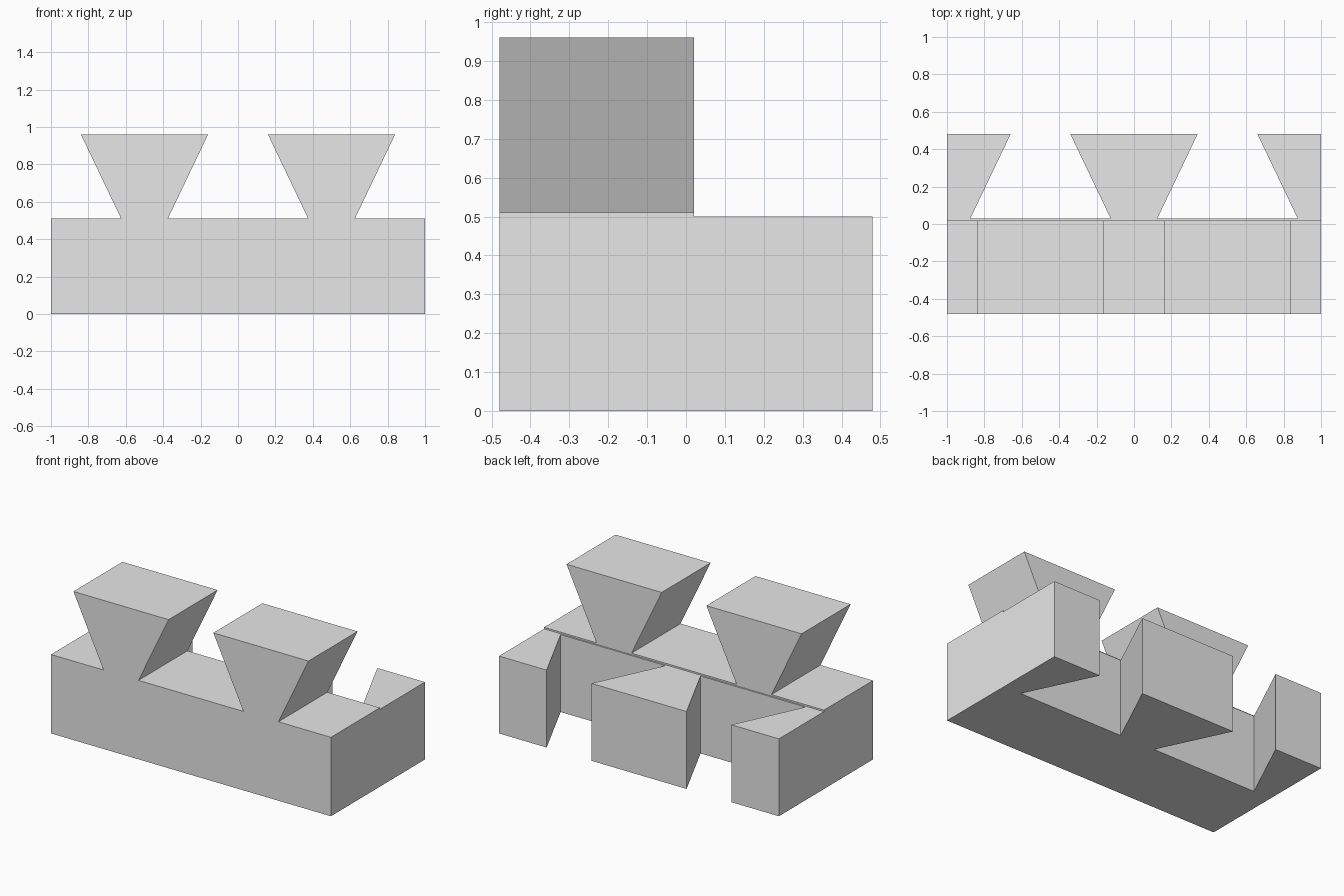
import bpy
import bmesh
from mathutils import Vector

cube = bpy.data.objects.get("Cube")
if cube:
    bpy.data.objects.remove(cube, do_unlink=True)

LENGTH, FRONT, BACK, TOP = 1.0, -0.48, 0.48, 0.96
NECK, FLARE = 0.125, 0.34          # half widths of a dovetail at root and tip

grey = bpy.data.materials.new("light_grey")
grey.use_nodes = True
grey.diffuse_color = (0.8, 0.8, 0.8, 1)
grey.node_tree.nodes["Principled BSDF"].inputs["Base Color"].default_value = grey.diffuse_color


def dovetail(centre, root, tip):
    """Outline of one flared tooth, from its left root to its right root."""
    return [(centre - NECK, root), (centre - FLARE, tip),
            (centre + FLARE, tip), (centre + NECK, root)]


def extrude_outline(name, outline, to_3d, depth):
    """Solid made by sweeping a flat outline along a depth vector."""
    bm = bmesh.new()
    face = bm.faces.new([bm.verts.new(to_3d(u, v)) for u, v in outline])
    swept = bmesh.ops.extrude_face_region(bm, geom=[face])["geom"]
    bmesh.ops.translate(bm, vec=Vector(depth),
                        verts=[g for g in swept if isinstance(g, bmesh.types.BMVert)])
    bmesh.ops.recalc_face_normals(bm, faces=bm.faces)
    mesh = bpy.data.meshes.new(name)
    bm.to_mesh(mesh)
    bm.free()
    mesh.materials.append(grey)
    obj = bpy.data.objects.new(name, mesh)
    bpy.context.collection.objects.link(obj)
    return obj


# Lower body with one whole tooth and two half teeth pointing backwards
root = 0.03
tail_outline = ([(-LENGTH, FRONT), (-LENGTH, BACK), (FLARE - LENGTH, BACK), (NECK - LENGTH, root)]
                + dovetail(0, root, BACK)
                + [(LENGTH - NECK, root), (LENGTH - FLARE, BACK), (LENGTH, BACK), (LENGTH, FRONT)])
joint = extrude_outline("dovetail_joint", tail_outline,
                        lambda x, y: (x, y, 0), (0, 0, 0.5))

# Front body with two whole teeth pointing upwards
root = 0.51
pin_outline = ([(-LENGTH, 0), (-LENGTH, root)]
               + dovetail(-0.5, root, TOP) + dovetail(0.5, root, TOP)
               + [(LENGTH, root), (LENGTH, 0)])
pins = extrude_outline("upright_pins", pin_outline,
                       lambda x, z: (x, FRONT, z), (0, 0.5, 0))
pins.hide_render = True

# Fuse both bodies into one solid
fuse = joint.modifiers.new("fuse", "BOOLEAN")
fuse.operation = "UNION"
fuse.solver = "EXACT"
fuse.object = pins
bpy.context.view_layer.objects.active = joint
bpy.ops.object.modifier_apply(modifier=fuse.name)
bpy.data.objects.remove(pins, do_unlink=True)
